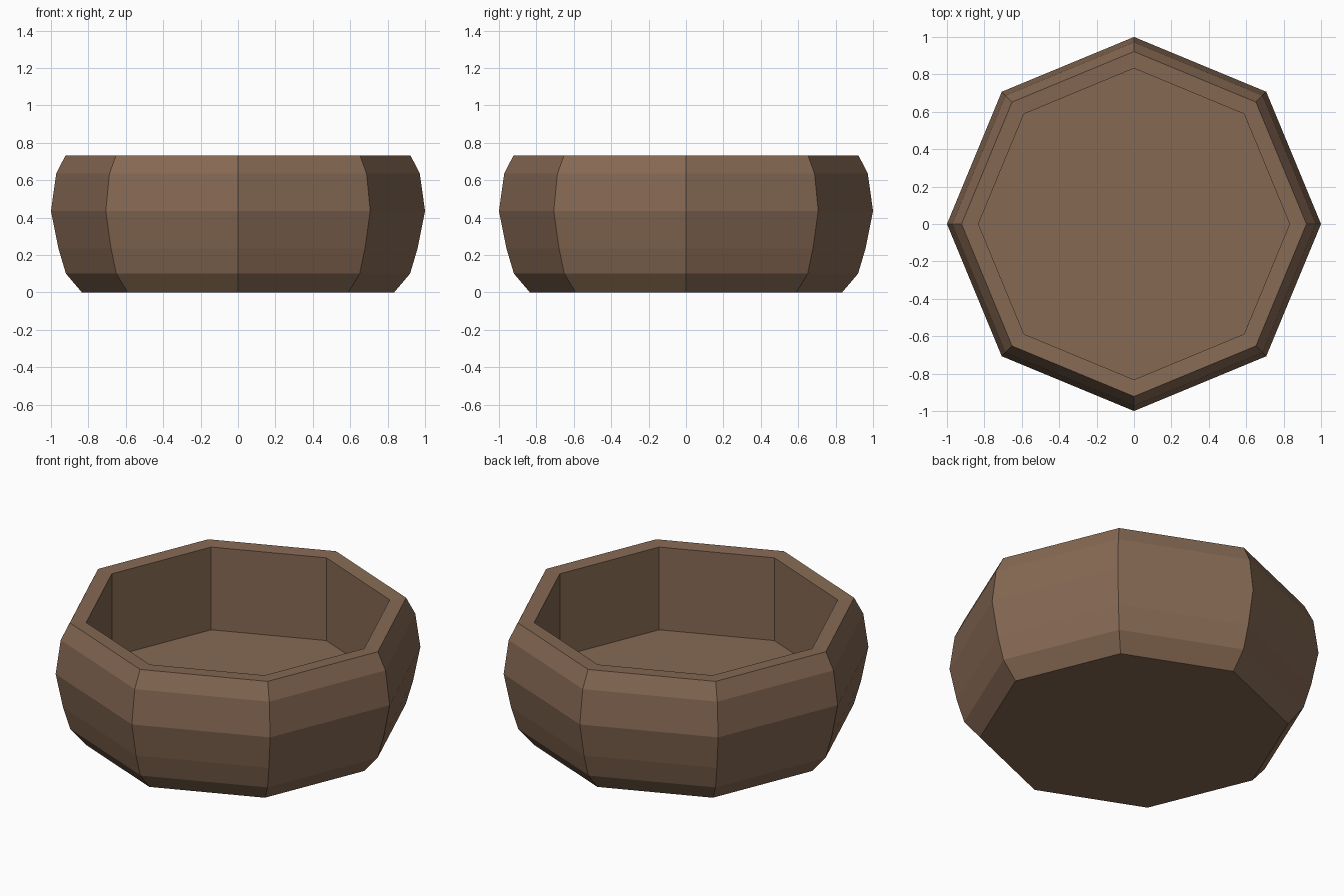
import bpy, bmesh, math

if "Cube" in bpy.data.objects:
    bpy.data.objects.remove(bpy.data.objects["Cube"])

SIDES = 8
# Radius, height: closed outside, over the rim, and down to the inner floor
PROFILE = [(0.835, 0.0), (0.92, 0.10), (0.96, 0.235), (1.0, 0.435),
           (0.972, 0.635), (0.922, 0.733), (0.832, 0.728), (0.832, 0.235)]

wood = bpy.data.materials.new("brown wood")
wood.diffuse_color = (0.238, 0.141, 0.087, 1)
wood.use_nodes = True
wood.node_tree.nodes["Principled BSDF"].inputs["Base Color"].default_value = wood.diffuse_color

# Octagonal bowl, lofted ring by ring
bm = bmesh.new()
rings = []
for r, z in PROFILE:
    rings.append([bm.verts.new((r * math.cos(i * math.tau / SIDES),
                                r * math.sin(i * math.tau / SIDES), z))
                  for i in range(SIDES)])
for a, b in zip(rings, rings[1:]):
    for i in range(SIDES):
        j = (i + 1) % SIDES
        bm.faces.new((a[i], a[j], b[j], b[i]))
# Underside and inner floor
bm.faces.new(rings[0][::-1])
bm.faces.new(rings[-1])
bmesh.ops.recalc_face_normals(bm, faces=bm.faces)

mesh = bpy.data.meshes.new("bowl")
bm.to_mesh(mesh)
bm.free()
mesh.materials.append(wood)
bowl = bpy.data.objects.new("bowl", mesh)
bpy.context.collection.objects.link(bowl)
